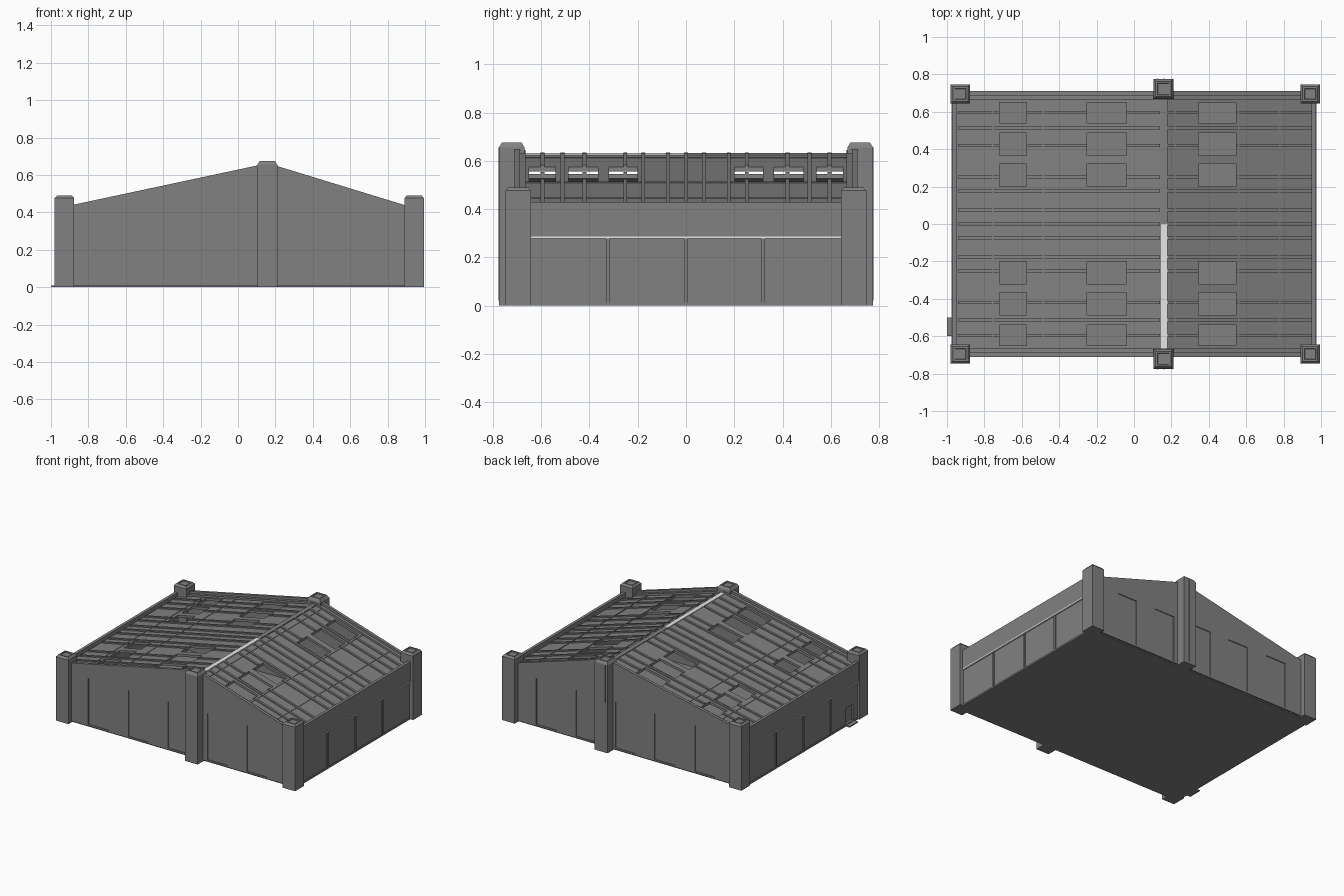
import bpy, bmesh
from mathutils import Vector

if "Cube" in bpy.data.objects:
    bpy.data.objects.remove(bpy.data.objects["Cube"])


def material(name, rgb):
    m = bpy.data.materials.new(name)
    m.use_nodes = True
    m.diffuse_color = (*rgb, 1)
    m.node_tree.nodes["Principled BSDF"].inputs["Base Color"].default_value = (*rgb, 1)
    return m


GREY = material("concrete grey", (0.22, 0.22, 0.22))
PALE = material("pale trim", (0.8, 0.8, 0.8))


def finish(name, bm, mat):
    bmesh.ops.recalc_face_normals(bm, faces=bm.faces)
    mesh = bpy.data.meshes.new(name)
    bm.to_mesh(mesh)
    bm.free()
    mesh.materials.append(mat)
    obj = bpy.data.objects.new(name, mesh)
    bpy.context.collection.objects.link(obj)
    return obj


def add_prism(bm, pts, y0, y1):
    """Extrude an x-z outline along y."""
    face = bm.faces.new([bm.verts.new((x, y0, z)) for x, z in pts])
    geo = bmesh.ops.extrude_face_region(bm, geom=[face])["geom"]
    bmesh.ops.translate(bm, vec=(0, y1 - y0, 0),
                        verts=[v for v in geo if isinstance(v, bmesh.types.BMVert)])


def add_box(bm, x0, x1, y0, y1, z0, z1):
    add_prism(bm, [(x0, z0), (x1, z0), (x1, z1), (x0, z1)], y0, y1)


def boxes(name, specs, mat=GREY):
    bm = bmesh.new()
    for s in specs:
        add_box(bm, *s)
    return finish(name, bm, mat)


def cut(obj, specs):
    """Subtract boxes from an object and keep only the result."""
    cutter = boxes("cutter", specs)
    cutter.hide_render = True
    mod = obj.modifiers.new("cut", "BOOLEAN")
    mod.object, mod.solver = cutter, "EXACT"
    dg = bpy.context.evaluated_depsgraph_get()
    mesh = bpy.data.meshes.new_from_object(obj.evaluated_get(dg))
    obj.modifiers.clear()
    obj.data = mesh
    bpy.data.objects.remove(cutter)


RIDGE_X, RIDGE_Z, EAVE_X = 0.16, 0.63, 0.965
SLOPE = {-1: 0.208, 1: 0.30}


def roof_z(x):
    return RIDGE_Z - abs(x - RIDGE_X) * SLOPE[1 if x > RIDGE_X else -1]


def slope_strip(bm, xa, xb, y0, y1, low, high):
    """A slab following the roof pitch between two x positions."""
    add_prism(bm, [(xa, roof_z(xa) + low), (xb, roof_z(xb) + low),
                   (xb, roof_z(xb) + high), (xa, roof_z(xa) + high)], y0, y1)


# Floor slab
boxes("floor", [(-0.97, 0.97, -0.7, 0.7, 0, 0.012)])

# Gable walls with shallow panels, and a lower inner coping
for side, label in ((-1, "front"), (1, "back")):
    bm = bmesh.new()
    add_prism(bm, [(-0.965, 0.008), (0.97, 0.008), (0.97, 0.415),
                   (RIDGE_X, 0.663), (-0.965, 0.423)], side * 0.688, side * 0.71)
    gable = finish(label + "_gable_wall", bm, GREY)
    cut(gable, [(x - 0.083, x + 0.083, side * 0.704, side * 0.73, 0.02, 0.365)
                for x in (-0.655, -0.322, 0.003, 0.328, 0.655)])
    bm = bmesh.new()
    add_prism(bm, [(-0.96, 0.01), (0.965, 0.01), (0.965, 0.403),
                   (RIDGE_X, 0.645), (-0.96, 0.41)], side * 0.665, side * 0.687)
    finish(label + "_inner_coping", bm, GREY)

# Long side walls: upper band, recessed lower wall, thin pilasters, pale strip
for side, label in ((-1, "right"), (1, "left")):
    def wall(a, b, *rest):
        return (side * a, side * b, *rest)
    boxes(label + "_upper_wall", [wall(0.95, 0.972, -0.66, 0.66, 0.285, 0.43)])
    lower = boxes(label + "_lower_wall", [wall(0.945, 0.964, -0.66, 0.66, 0.01, 0.28)])
    boxes(label + "_pilasters", [wall(0.96, 0.971, y - 0.007, y + 0.007, 0.01, 0.28)
                                 for y in (-0.325, 0, 0.32)])
    boxes(label + "_sill", [wall(0.955, 0.975, -0.645, 0.645, 0.277, 0.286)], PALE)
    if side < 0:
        cut(lower, [(-1.0, -0.94, -0.59, -0.51, 0.014, 0.13)])
        boxes("side_door", [(-0.95, -0.945, -0.59, -0.51, 0.012, 0.13)])
        boxes("door_step", [(-1.0, -0.95, -0.6, -0.5, 0, 0.008)])

# Roof openings
holes = []
for x0, x1 in ((-0.72, -0.575), (-0.25, -0.04), (0.345, 0.545)):
    for y0, y1 in ((0.2, 0.32), (0.365, 0.487), (0.54, 0.65)):
        holes += [(x0, x1, y0, y1, 0.3, 0.7), (x0, x1, -y1, -y0, 0.3, 0.7)]

# Roof deck
bm = bmesh.new()
ends = (-0.96, EAVE_X)
top = [(ends[0], roof_z(ends[0])), (RIDGE_X, RIDGE_Z), (ends[1], roof_z(ends[1]))]
add_prism(bm, top + [(x, z - 0.018) for x, z in reversed(top)], -0.668, 0.668)
cut(finish("roof_deck", bm, GREY), holes)

# Roof ribs running down each pitch
rib_y = [s * y for y in (0.075, 0.177, 0.252, 0.42, 0.512, 0.595) for s in (-1, 1)] + [0]
for xa, xb, label in ((-0.94, 0.14, "right"), (0.18, EAVE_X, "left")):
    bm = bmesh.new()
    for y in rib_y:
        slope_strip(bm, xa, xb, y - 0.008, y + 0.008, -0.004, 0.009)
    cut(finish(label + "_roof_ribs", bm, GREY), holes)

# Sheet seams and ridge cap
bm = bmesh.new()
for x in (-0.755, -0.485, 0.22, 0.56, 0.78):
    slope_strip(bm, x - 0.004, x + 0.004, -0.665, 0.665, -0.003, 0.003)
finish("roof_seams", bm, GREY)
for y0, y1, mat, label in ((-0.665, 0, PALE, "front"), (0, 0.665, GREY, "back")):
    boxes(label + "_ridge_cap", [(0.145, 0.178, y0, y1, 0.618, 0.632)], mat)


def post(name, x, y, w, h, cap):
    """Square post with a sloped cap and a sunken square top."""
    bm = bmesh.new()
    rings = [(w, 0), (w, h - cap), (w - 0.012, h), (w - 0.022, h), (w - 0.024, h - 0.006)]
    loops = []
    for r, z in rings:
        loops.append([bm.verts.new((x + sx * r, y + sy * r, z))
                      for sx, sy in ((-1, -1), (1, -1), (1, 1), (-1, 1))])
    for a, b in zip(loops, loops[1:]):
        for i in range(4):
            j = (i + 1) % 4
            bm.faces.new((a[i], a[j], b[j], b[i]))
    bm.faces.new(loops[0])
    bm.faces.new(loops[-1])
    finish(name, bm, GREY)


# Corner and ridge posts, with raised seams on the ridge posts
for s, label in ((-1, "front"), (1, "back")):
    post(label + "_right_post", -0.928, s * 0.695, 0.052, 0.49, 0.014)
    post(label + "_left_post", 0.942, s * 0.695, 0.052, 0.49, 0.014)
    post(label + "_ridge_post", 0.157, s * 0.722, 0.053, 0.675, 0.02)
    boxes(label + "_post_seams", [(0.158, 0.164, s * 0.77, s * 0.777, 0.02, 0.655),
                                  (0.122, 0.127, s * 0.77, s * 0.777, 0.37, 0.65)])
